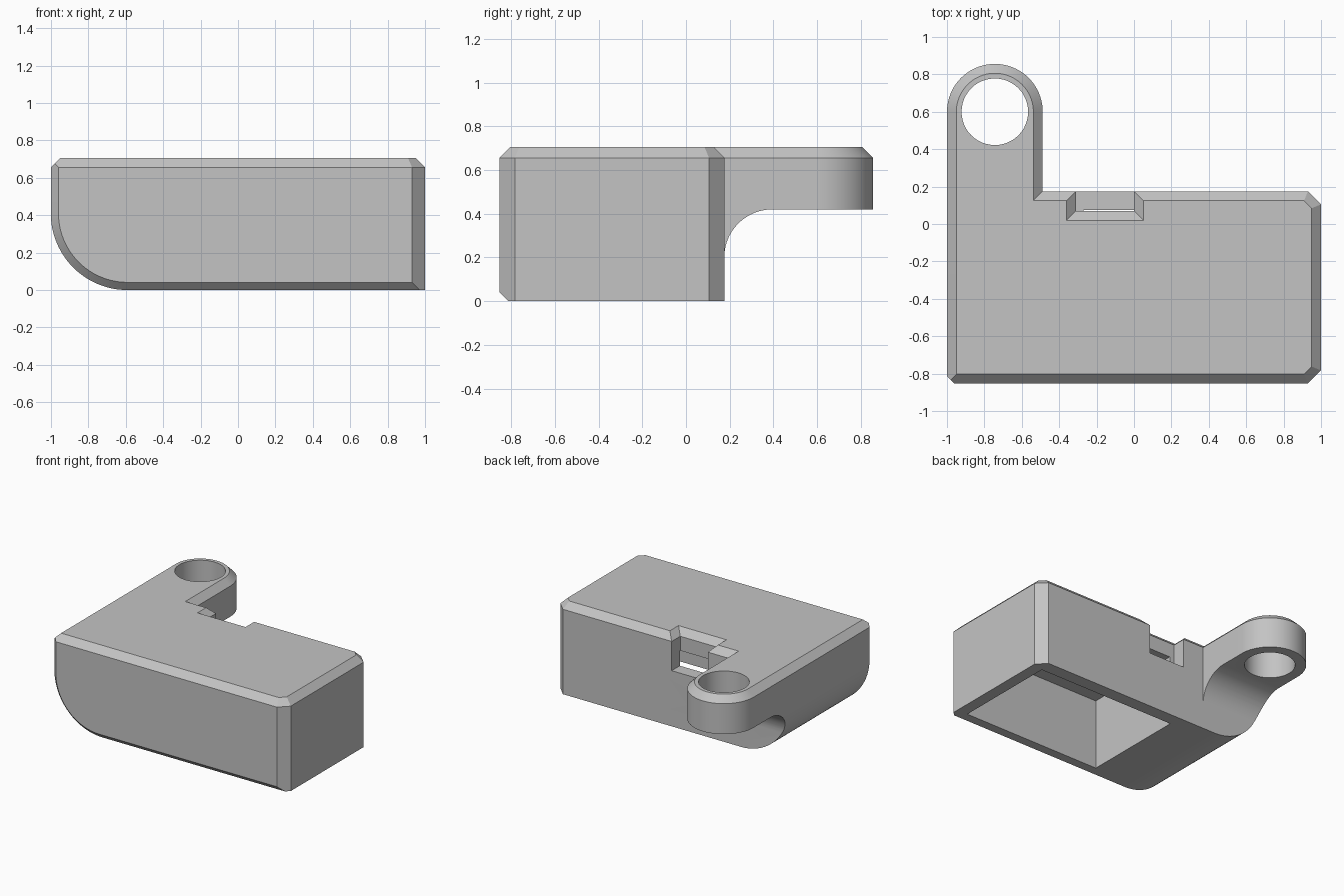
import bpy, bmesh, math
from mathutils import Vector

if "Cube" in bpy.data.objects:
    bpy.data.objects.remove(bpy.data.objects["Cube"], do_unlink=True)

gray = bpy.data.materials.new("plain gray")
gray.use_nodes = True
gray.diffuse_color = (0.55, 0.55, 0.55, 1)
gray.node_tree.nodes["Principled BSDF"].inputs["Base Color"].default_value = (0.55, 0.55, 0.55, 1)

# How a flat outline (a, b) at depth d maps to space for each extrusion axis
MAP = {
    "x": lambda a, b, d: (d, a, b),
    "y": lambda a, b, d: (a, d, b),
    "z": lambda a, b, d: (a, b, d),
}


def arc(cx, cy, r, start, end, n):
    angles = [math.radians(start + (end - start) * i / n) for i in range(n + 1)]
    return [(cx + r * math.cos(t), cy + r * math.sin(t)) for t in angles]


def prism(name, outline, axis, d0, d1, chamfer=0.0, flare=0.0):
    """Extrude an outline from d0 to d1, then chamfer or flare the d1 end."""
    bm = bmesh.new()
    base = bm.faces.new([bm.verts.new(MAP[axis](a, b, d0)) for a, b in outline])
    ret = bmesh.ops.extrude_face_region(bm, geom=[base], use_keep_orig=True)
    cap = next(g for g in ret["geom"] if isinstance(g, bmesh.types.BMFace))
    shift = Vector(MAP[axis](0, 0, d1 - d0))
    bmesh.ops.translate(bm, verts=cap.verts, vec=shift)
    bmesh.ops.recalc_face_normals(bm, faces=bm.faces)
    if chamfer:
        bmesh.ops.inset_region(bm, faces=[cap], thickness=chamfer, depth=chamfer,
                               use_even_offset=True)
    if flare:
        ret = bmesh.ops.extrude_discrete_faces(bm, faces=[cap])
        top = ret["faces"][0]
        mid = top.calc_center_median()
        for v in top.verts:
            v.co.x += math.copysign(flare, v.co.x - mid.x)
            v.co.y += math.copysign(flare, v.co.y - mid.y)
            v.co.z += flare
    bmesh.ops.recalc_face_normals(bm, faces=bm.faces)
    mesh = bpy.data.meshes.new(name)
    bm.to_mesh(mesh)
    bm.free()
    mesh.materials.append(gray)
    obj = bpy.data.objects.new(name, mesh)
    bpy.context.collection.objects.link(obj)
    return obj


def combine(target, tool, operation):
    mod = target.modifiers.new(tool.name, "BOOLEAN")
    mod.operation, mod.solver, mod.object = operation, "EXACT", tool
    bpy.context.view_layer.objects.active = target
    bpy.ops.object.modifier_apply(modifier=mod.name)
    bpy.data.objects.remove(tool, do_unlink=True)


# Plan shape: block with cut right corners and a round-ended lug
lug_x, lug_y, lug_r = -0.744, 0.6, 0.256
plan = [(-1, -0.853), (0.93, -0.853), (1, -0.783), (1, 0.105), (0.93, 0.175),
        (lug_x + lug_r, 0.175)] + arc(lug_x, lug_y, lug_r, 0, 180, 40)
housing = prism("bracket_housing", plan, "z", -0.1, 0.656, chamfer=0.05)

# Front shape: rounded lower corner, with a chamfer around the front
front = arc(-0.591, 0.41, 0.41, 180, 270, 24) + [(1.3, 0), (1.3, 1), (-1.001, 1)]
combine(housing, prism("front_shape", front, "y", 1.2, -0.812, chamfer=0.042), "INTERSECT")

# Side shape: lug underside blending into the back wall
side = [(-1, -0.2), (0.175, -0.2)] + arc(0.395, 0.2, 0.22, 180, 90, 20) \
    + [(1, 0.42), (1, 0.9), (-1, 0.9)]
combine(housing, prism("side_shape", side, "x", -1.2, 1.2), "INTERSECT")

# Lug hole
hole = arc(lug_x, lug_y, 0.178, 0, 360, 48)[:-1]
combine(housing, prism("lug_hole", hole, "z", 0.3, 0.9), "DIFFERENCE")

# Pocket open at the bottom
pocket = [(-0.27, -0.74), (0.91, -0.74), (0.91, 0.075), (-0.27, 0.075)]
combine(housing, prism("pocket", pocket, "z", -0.2, 0.545), "DIFFERENCE")

# Back notch with a flared top, opening into the pocket
notch = [(-0.31, 0.07), (0, 0.07), (0, 0.5), (-0.31, 0.5)]
combine(housing, prism("back_notch", notch, "z", 0.43, 0.656, flare=0.08), "DIFFERENCE")

# Smooth the round surfaces, keep edges sharp
bpy.ops.object.select_all(action="DESELECT")
housing.select_set(True)
bpy.context.view_layer.objects.active = housing
bpy.ops.object.shade_smooth_by_angle(angle=math.radians(25))
